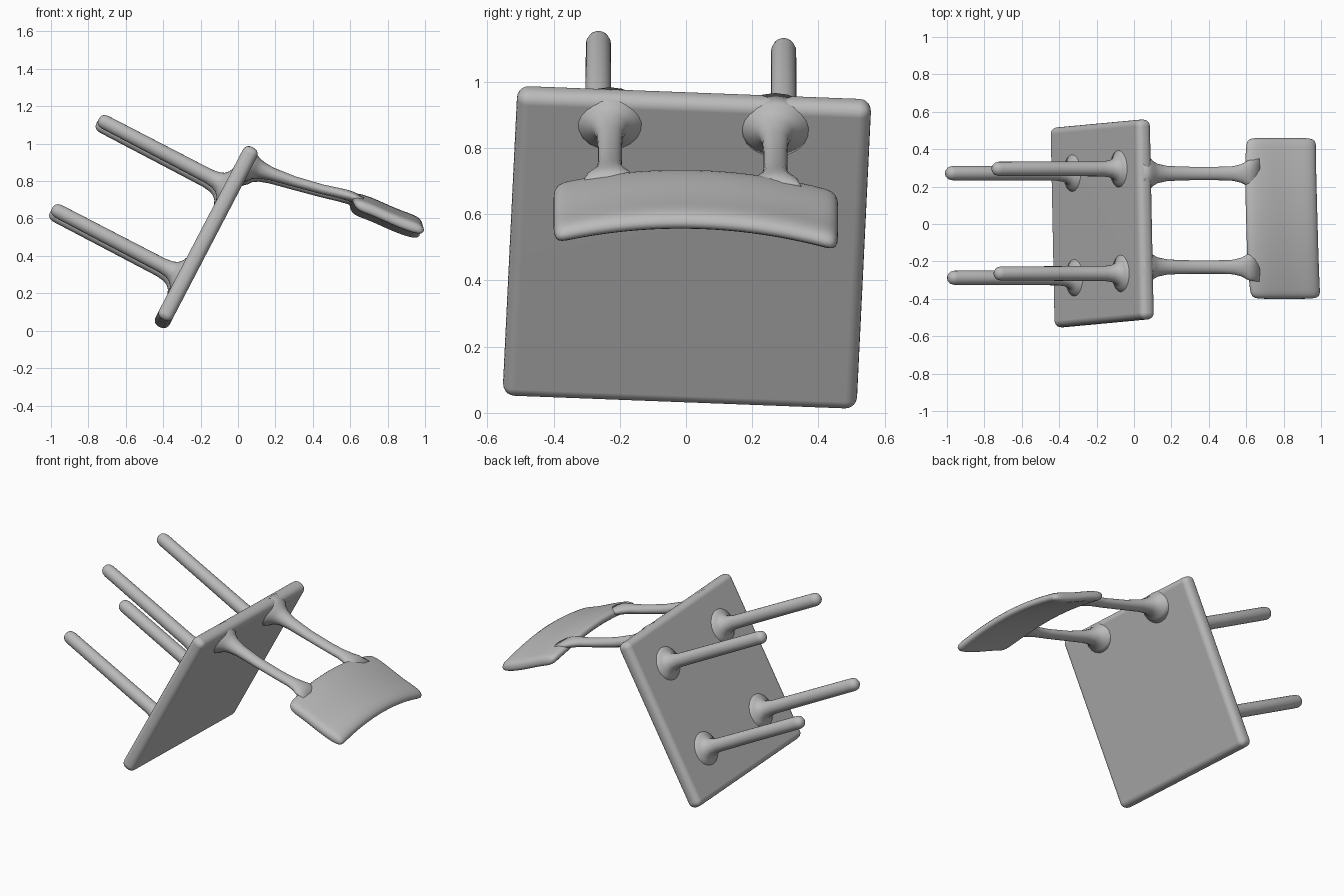
import bpy, bmesh, math
from mathutils import Vector, Matrix

if "Cube" in bpy.data.objects:
    bpy.data.objects.remove(bpy.data.objects["Cube"])

grey = bpy.data.materials.new("plain grey")
grey.diffuse_color = (0.5, 0.5, 0.5, 1)
grey.use_nodes = True
grey.node_tree.nodes["Principled BSDF"].inputs["Base Color"].default_value = grey.diffuse_color


def finish(name, bm, matrix=None):
    bmesh.ops.recalc_face_normals(bm, faces=bm.faces)
    mesh = bpy.data.meshes.new(name)
    bm.to_mesh(mesh)
    bm.free()
    mesh.materials.append(grey)
    ob = bpy.data.objects.new(name, mesh)
    bpy.context.collection.objects.link(ob)
    if matrix:
        ob.matrix_world = matrix
    for p in mesh.polygons:
        p.use_smooth = True
    return ob


def sweep(name, rows, matrix=None, sides=20):
    """Elliptical tube; each row is (centre, half width in y, half thickness)."""
    bm = bmesh.new()
    rings = []
    for i, (c, w, h) in enumerate(rows):
        a, b = rows[max(i - 1, 0)][0], rows[min(i + 1, len(rows) - 1)][0]
        side = Vector((0, 1, 0))
        up = (Vector(b) - Vector(a)).cross(side).normalized()
        rings.append([bm.verts.new(Vector(c) + side * w * math.cos(t) + up * h * math.sin(t))
                      for t in (2 * math.pi * k / sides for k in range(sides))])
    for r0, r1 in zip(rings, rings[1:]):
        for k in range(sides):
            j = (k + 1) % sides
            bm.faces.new((r0[k], r0[j], r1[j], r1[k]))
    bm.faces.new(rings[0])
    bm.faces.new(rings[-1])
    return finish(name, bm, matrix)


# Tilted seat frame: x = seat normal, y = across, z = along the seat
along = Vector((0.462, 0.043, 0.886)).normalized()
normal = Vector((0, 1, 0)).cross(along).normalized()
across = along.cross(normal)
frame = Matrix((normal, across, along)).transposed().to_4x4()
frame.translation = (-0.17, 0.003, 0.5)

# Seat slab with rounded rim
bm = bmesh.new()
bmesh.ops.create_cube(bm, size=1)
bmesh.ops.scale(bm, vec=(0.085, 1.07, 1.04), verts=bm.verts)
bmesh.ops.bevel(bm, geom=bm.edges[:], offset=0.036, segments=5, profile=0.5, affect='EDGES')
seat = finish("seat", bm, frame)
seat.modifiers.new("normals", 'WEIGHTED_NORMAL')

# Four legs with flared roots and rounded tips
profile = [(0.02, 0.11), (-0.042, 0.1), (-0.053, 0.075), (-0.07, 0.057), (-0.095, 0.046),
           (-0.14, 0.04), (-0.4, 0.039), (-0.765, 0.038), (-0.785, 0.033),
           (-0.797, 0.022), (-0.802, 0.008)]
for z, row in ((0.283, "upper"), (-0.255, "lower")):
    for y, hand in ((0.28, "left"), (-0.28, "right")):
        sweep(f"{row}_{hand}_leg", [((x, y, z), r, r) for x, r in profile], frame)

# Two back posts, flaring into the seat and into the backrest
post = [(0.03, 0.878, 0.12, 0.10), (0.075, 0.868, 0.095, 0.078), (0.095, 0.86, 0.07, 0.06),
        (0.125, 0.85, 0.052, 0.046), (0.18, 0.83, 0.04, 0.035), (0.3, 0.79, 0.036, 0.028),
        (0.45, 0.748, 0.036, 0.026), (0.53, 0.73, 0.039, 0.027), (0.575, 0.719, 0.05, 0.028),
        (0.61, 0.708, 0.07, 0.028), (0.67, 0.693, 0.08, 0.012)]
for y, hand in ((0.27, "left"), (-0.23, "right")):
    sweep(f"{hand}_back_post", [((x, y, z - 0.035 * y), w, h) for x, z, w, h in post])

# Curved backrest panel: sagging ends, rounded rim
spine = [(0.595, 0.715), (0.7, 0.687), (0.79, 0.645), (0.88, 0.606), (0.985, 0.573)]
N = 16
bm = bmesh.new()
sheets = []
for s in (1, -1):
    grid = []
    for i, (x, z) in enumerate(spine):
        line = []
        for j in range(N + 1):
            t = 2 * j / N - 1
            drop = 0.056 * t * t + 0.012 * t
            end = abs(t) ** 4
            notch = 0.018 * end if i == 0 else 0
            line.append(bm.verts.new((x - 0.012 * t + notch + 0.004 * (i == 4) * end,
                                      0.03 + 0.432 * t, z - drop + s * 0.032)))
        grid.append(line)
    sheets.append(grid)
    for a, b in zip(grid, grid[1:]):
        for j in range(N):
            bm.faces.new((a[j], a[j + 1], b[j + 1], b[j]))
top, low = sheets


def border(g):
    return (g[0] + [r[-1] for r in g[1:-1]] + g[-1][::-1] + [r[0] for r in g[-2:0:-1]])


A, B = border(top), border(low)
for k in range(len(A)):
    j = (k + 1) % len(A)
    bm.faces.new((A[k], A[j], B[j], B[k]))
backrest = finish("backrest", bm)
sub = backrest.modifiers.new("round", 'SUBSURF')
sub.levels = sub.render_levels = 2
